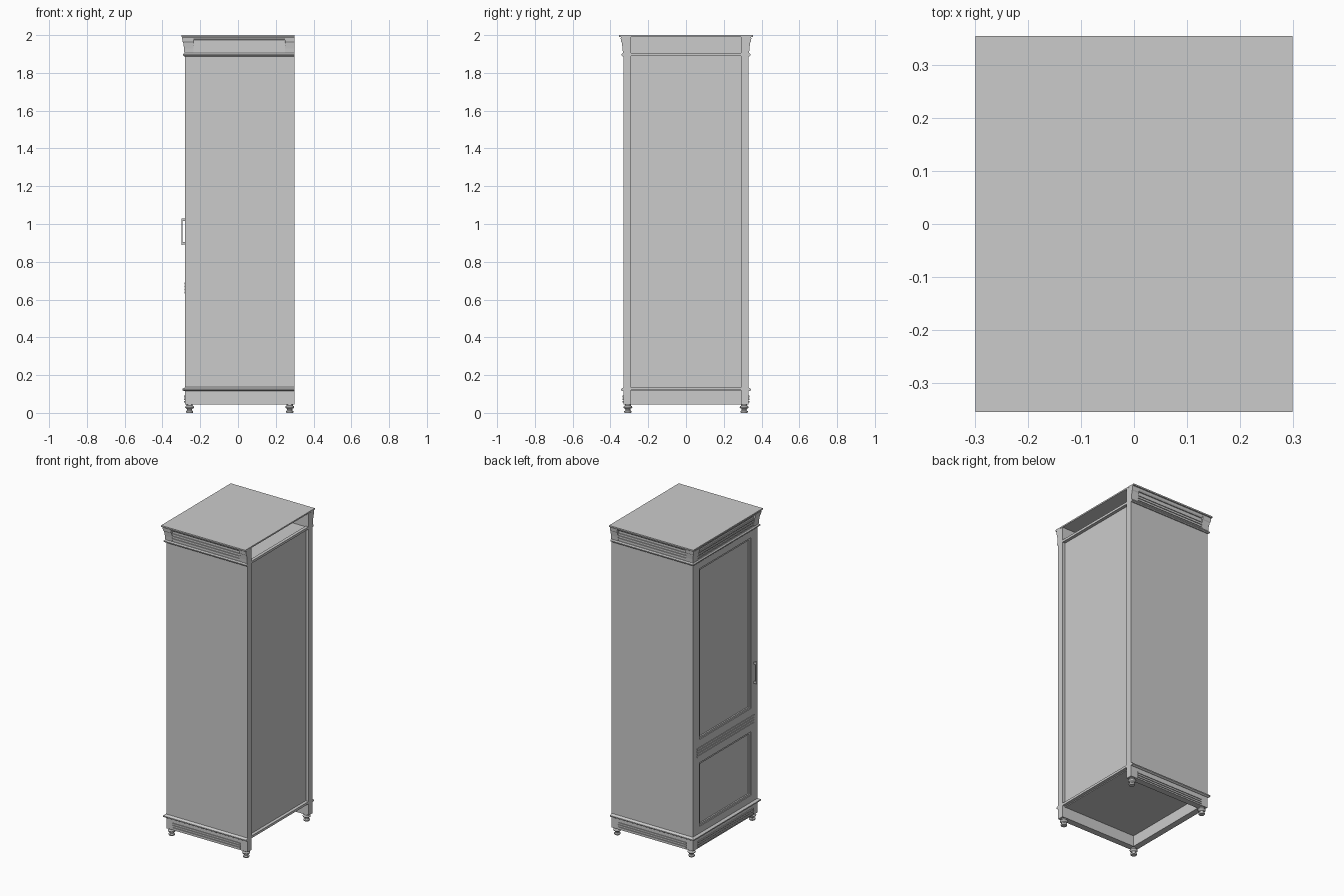
import bpy, bmesh, math
from mathutils import Vector

cube = bpy.data.objects.get("Cube")
if cube:
    bpy.data.objects.remove(cube, do_unlink=True)

paint = bpy.data.materials.new("light grey paint")
paint.use_nodes = True
COLOUR = (0.6, 0.6, 0.6, 1)
paint.diffuse_color = COLOUR
paint.node_tree.nodes["Principled BSDF"].inputs["Base Color"].default_value = COLOUR

# Carcass: closed face at -X, open face at R
X, Y, R = 0.28, 0.33, 0.30


def finish(name, bm, smooth=False):
    bmesh.ops.recalc_face_normals(bm, faces=bm.faces)
    mesh = bpy.data.meshes.new(name)
    bm.to_mesh(mesh)
    bm.free()
    mesh.materials.append(paint)
    ob = bpy.data.objects.new(name, mesh)
    bpy.context.collection.objects.link(ob)
    if smooth:
        bpy.ops.object.select_all(action='DESELECT')
        ob.select_set(True)
        bpy.context.view_layer.objects.active = ob
        bpy.ops.object.shade_smooth_by_angle(angle=math.radians(40))
    return ob


def add_box(bm, x0, x1, y0, y1, z0, z1):
    verts = bmesh.ops.create_cube(bm, size=1)["verts"]
    for v in verts:
        v.co = ((x0 + x1) / 2 + v.co.x * (x1 - x0),
                (y0 + y1) / 2 + v.co.y * (y1 - y0),
                (z0 + z1) / 2 + v.co.z * (z1 - z0))


def boxes(name, *sizes):
    bm = bmesh.new()
    for s in sizes:
        add_box(bm, *s)
    return finish(name, bm)


def sweep(name, path, profile):
    """Carry a closed (outward, height) profile along a mitred plan path."""
    pts = [Vector(p) for p in path]
    normals = []
    for a, b in zip(pts, pts[1:]):
        d = (b - a).normalized()
        normals.append(Vector((-d.y, d.x)))
    bm = bmesh.new()
    rings = []
    for i, p in enumerate(pts):
        near = normals[max(i - 1, 0):i + 1]
        n = near[0] if len(near) == 1 else near[0] + near[1]
        rings.append([bm.verts.new((p.x + n.x * d, p.y + n.y * d, z)) for d, z in profile])
    k = len(profile)
    for r, s in zip(rings, rings[1:]):
        for j in range(k):
            bm.faces.new((r[j], r[(j + 1) % k], s[(j + 1) % k], s[j]))
    bm.faces.new(rings[0])
    bm.faces.new(rings[-1])
    return finish(name, bm)


three_sides = [(R, -Y), (-X, -Y), (-X, Y), (R, Y)]

# Carcass, open-side posts and rails
boxes("carcass", (-X + 0.014, 0.28, -Y, Y, 0.115, 1.90))
boxes("open_side_posts", *[(0.28, R, min(s * 0.29, s * Y), max(s * 0.29, s * Y), 0.045, 1.99)
                           for s in (-1, 1)])
boxes("open_side_rails", (0.28, R, -0.29, 0.29, 0.12, 0.135),
      (0.28, R, -0.29, 0.29, 1.89, 1.905))

# Plinth, base moulding, cornice wall, lip and crown
sweep("plinth", three_sides, [(-0.04, 0.045), (0, 0.045), (0, 0.12), (-0.04, 0.12)])
sweep("base_moulding", three_sides,
      [(-0.01, 0.115), (0.006, 0.115), (0.014, 0.12), (0.014, 0.127), (0.006, 0.132),
       (0, 0.136), (-0.01, 0.136)])
sweep("cornice_wall", three_sides, [(-0.04, 1.89), (0, 1.89), (0, 1.99), (-0.04, 1.99)])
sweep("cornice_lip", three_sides,
      [(-0.01, 1.888), (0.006, 1.888), (0.011, 1.893), (0.011, 1.898), (0.005, 1.905),
       (-0.01, 1.905)])
sweep("crown_moulding", three_sides,
      [(-0.01, 1.974), (0.006, 1.974), (0.012, 1.981), (0.014, 1.987), (0.019, 1.993),
       (-0.01, 1.993)])
boxes("top_board", (-0.30, R, -0.355, 0.355, 1.991, 2.0))

# Flared corner brackets in the cornice
flare = [(-0.01, 1.904), (0.004, 1.904), (0.006, 1.93), (0.010, 1.96), (0.014, 1.965),
         (0.016, 1.985), (-0.01, 1.985)]
sweep("cornice_bracket_front", [(-0.235, -Y), (-X, -Y), (-X, -0.285)], flare)
sweep("cornice_bracket_back", [(-X, 0.285), (-X, Y), (-0.235, Y)], flare)
sweep("cornice_bracket_end_front", [(R, -Y), (0.25, -Y)], flare)
sweep("cornice_bracket_end_back", [(0.25, Y), (R, Y)], flare)


# Horizontal reeding on plinth and cornice
def reeds(name, heights, t=0.005, h=0.009):
    sizes = []
    for z in heights:
        sizes += [(-0.235, 0.25, -Y - t, -Y + 0.002, z, z + h),
                  (-0.235, 0.25, Y - 0.002, Y + t, z, z + h),
                  (-X - t, -X + 0.002, -0.285, 0.285, z, z + h)]
    boxes(name, *sizes)


reeds("plinth_reeding", (0.054, 0.068, 0.082))
reeds("cornice_reeding", (1.915, 1.931, 1.947))

# Door: stiles, rails, recessed panels with beading, reeded middle rail
DX, IN = -X + 0.014, 0.262
openings = ((0.18, 0.59), (0.74, 1.84))
boxes("door_frame",
      (-X, DX, -Y, -IN, 0.13, 1.895), (-X, DX, IN, Y, 0.13, 1.895),
      *[(-X, DX, -IN, IN, a, b) for a, b in ((0.13, 0.18), (0.59, 0.74), (1.84, 1.895))])
bead = 0.012
beading = []
for z0, z1 in openings:
    beading += [(-X + 0.005, DX, -IN, IN, z0, z0 + bead),
                (-X + 0.005, DX, -IN, IN, z1 - bead, z1),
                (-X + 0.005, DX, -IN, -IN + bead, z0 + bead, z1 - bead),
                (-X + 0.005, DX, IN - bead, IN, z0 + bead, z1 - bead)]
boxes("door_panel_beading", *beading)
boxes("door_rail_reeding",
      *[(-X - 0.004, -X + 0.002, -0.29, 0.29, z, z + 0.01)
        for z in (0.632, 0.648, 0.664, 0.68)])

# Handle
boxes("door_handle",
      (-0.30, -0.294, -0.301, -0.289, 0.89, 1.03),
      (-0.295, -X, -0.301, -0.289, 0.892, 0.904),
      (-0.295, -X, -0.301, -0.289, 1.016, 1.028))

# Turned feet
foot = [(0, 0), (0.017, 0), (0.019, 0.004), (0.019, 0.009), (0.013, 0.014), (0.014, 0.021),
        (0.022, 0.026), (0.024, 0.031), (0.021, 0.036), (0.016, 0.039), (0.016, 0.05), (0, 0.05)]
for side, x in (("right", -0.256), ("left", 0.274)):
    for end, y in (("front", -0.308), ("back", 0.308)):
        bm = bmesh.new()
        vs = [bm.verts.new((x + r, y, z)) for r, z in foot]
        es = [bm.edges.new(p) for p in zip(vs, vs[1:])]
        bmesh.ops.spin(bm, geom=vs + es, cent=(x, y, 0), axis=(0, 0, 1),
                       angle=math.tau, steps=20, use_duplicate=False)
        bmesh.ops.remove_doubles(bm, verts=bm.verts, dist=0.0001)
        finish(f"{end}_{side}_foot", bm, smooth=True)
